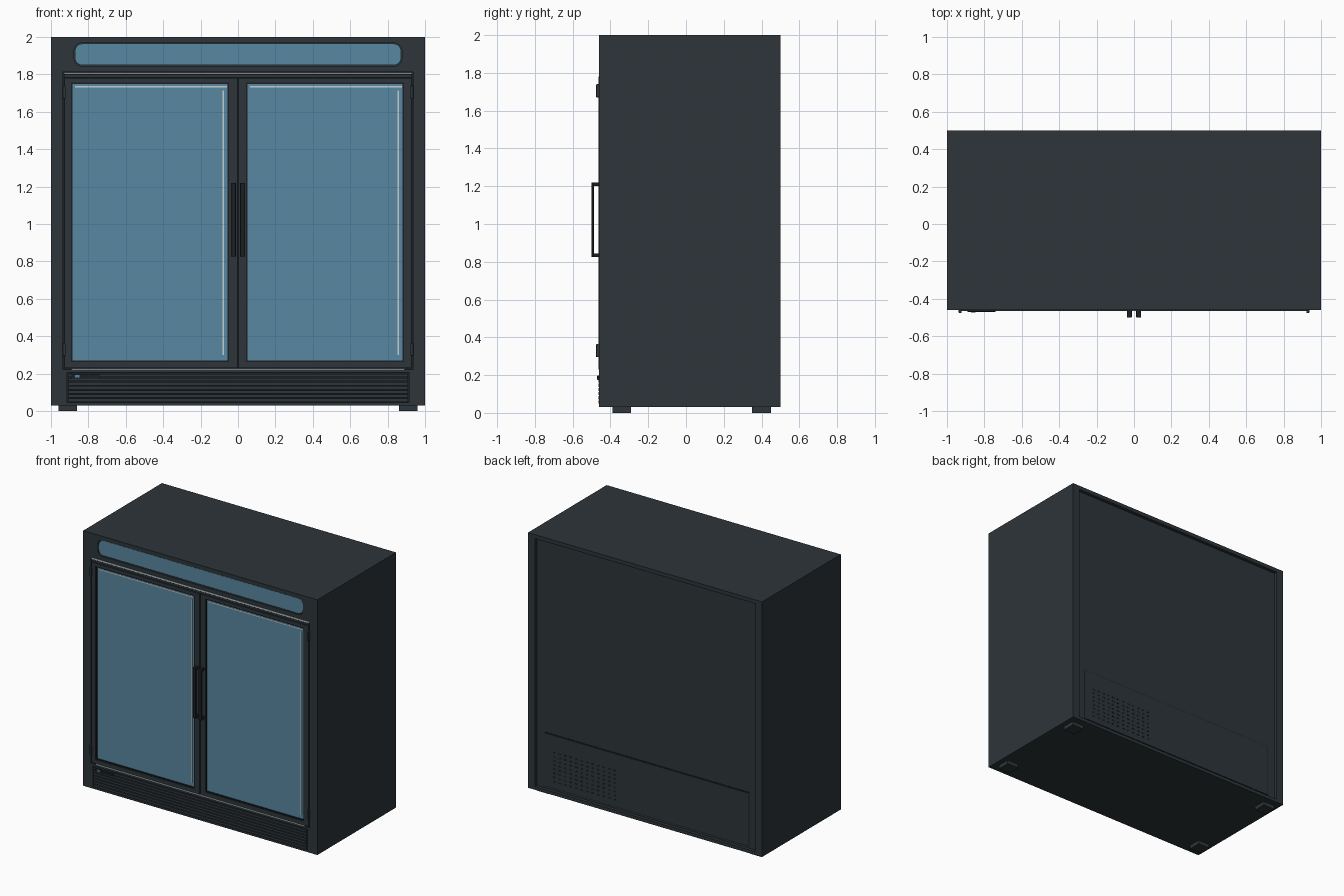
import bpy, bmesh, math
from mathutils import Matrix, Vector

if "Cube" in bpy.data.objects:
    bpy.data.objects.remove(bpy.data.objects["Cube"])


def material(name, rgb):
    m = bpy.data.materials.new(name)
    m.diffuse_color = (*rgb, 1)
    m.use_nodes = True
    m.node_tree.nodes["Principled BSDF"].inputs["Base Color"].default_value = m.diffuse_color
    return m


CHARCOAL = material("charcoal", (0.026, 0.035, 0.041))
BLACK = material("black trim", (0.011, 0.014, 0.017))
GLASS = material("blue glass", (0.096, 0.245, 0.355))
SILVER = material("pale silver", (0.55, 0.63, 0.67))


def finish(name, bm, mat, bevel=0.0):
    bmesh.ops.recalc_face_normals(bm, faces=bm.faces[:])
    me = bpy.data.meshes.new(name)
    bm.to_mesh(me)
    bm.free()
    me.materials.append(mat)
    ob = bpy.data.objects.new(name, me)
    bpy.context.collection.objects.link(ob)
    if bevel:
        mod = ob.modifiers.new("bevel", 'BEVEL')
        mod.width, mod.segments = bevel, 2
    return ob


def boxes(name, mat, items, bevel=0.0):
    """One object from boxes given as (x0, x1, y0, y1, z0, z1)."""
    bm = bmesh.new()
    for x0, x1, y0, y1, z0, z1 in items:
        centre = Vector((x0 + x1, y0 + y1, z0 + z1)) / 2
        size = Matrix.Diagonal((x1 - x0, y1 - y0, z1 - z0, 1))
        bmesh.ops.create_cube(bm, size=1, matrix=Matrix.Translation(centre) @ size)
    return finish(name, bm, mat, bevel)


def ring(x0, x1, z0, z1, w, y0, y1):
    """Four bars of width w just inside a rectangle."""
    return [(x0, x0 + w, y0, y1, z0, z1), (x1 - w, x1, y0, y1, z0, z1),
            (x0 + w, x1 - w, y0, y1, z0, z0 + w), (x0 + w, x1 - w, y0, y1, z1 - w, z1)]


def rounded_slab(name, mat, x0, x1, y0, y1, z0, z1, r):
    bm = bmesh.new()
    pts = []
    for i, (cx, cz) in enumerate([(x1 - r, z1 - r), (x0 + r, z1 - r), (x0 + r, z0 + r), (x1 - r, z0 + r)]):
        for k in range(7):
            a = math.pi / 2 * (i + k / 6)
            pts.append(bm.verts.new((cx + r * math.cos(a), y0, cz + r * math.sin(a))))
    face = bm.faces.new(pts)
    out = bmesh.ops.extrude_face_region(bm, geom=[face])
    moved = [g for g in out["geom"] if isinstance(g, bmesh.types.BMVert)]
    bmesh.ops.translate(bm, verts=moved, vec=(0, y1 - y0, 0))
    return finish(name, bm, mat)


def cut(target, cutter):
    mod = target.modifiers.new("cut", 'BOOLEAN')
    mod.operation, mod.object, mod.solver = 'DIFFERENCE', cutter, 'EXACT'
    bpy.context.view_layer.objects.active = target
    bpy.ops.object.modifier_apply(modifier=mod.name)
    bpy.data.objects.remove(cutter)


# Cabinet with recesses for the doors, header, grille and back panel
F = -0.46
cabinet = boxes("cabinet", CHARCOAL, [(-1, 1, F, 0.5, 0.03, 2)])
cut(cabinet, boxes("door_cutter", BLACK, [(-0.935, 0.935, -0.6, F + 0.035, 0.222, 1.812)]))
cut(cabinet, rounded_slab("header_cutter", BLACK, -0.876, 0.876, -0.6, F + 0.02, 1.844, 1.968, 0.042))
cut(cabinet, boxes("grille_cutter", BLACK, [(-0.915, 0.915, -0.6, F + 0.02, 0.045, 0.205)]))
cut(cabinet, boxes("back_cutter", BLACK, [(-0.94, 0.94, 0.475, 0.6, 0.055, 1.97)]))

# Lit header panel
rounded_slab("header_panel", GLASS, -0.872, 0.872, F + 0.006, F + 0.021, 1.849, 1.964, 0.04)

# Dark backing behind the doors and grille
boxes("door_backing", BLACK, [(-0.935, 0.935, F + 0.03, F + 0.036, 0.222, 1.812)])
boxes("grille_backing", BLACK, [(-0.915, 0.915, F + 0.014, F + 0.021, 0.045, 0.205)])

# Pale trim strips above and below the doors
boxes("upper_trim", SILVER, [(-0.93, 0.93, F - 0.001, F + 0.03, 1.801, 1.811)])
boxes("lower_trim", SILVER, [(-0.89, 0.89, F - 0.001, F + 0.03, 0.222, 0.227)])
boxes("upper_door_rail", CHARCOAL, [(-0.93, 0.93, F, F + 0.03, 1.784, 1.8)])

# Doors with gasket, glass and pale edge lines
for side, x0, x1, edge in (("left", -0.928, -0.003, -0.078), ("right", 0.003, 0.928, 0.858)):
    g0, g1 = (-0.893, -0.047) if side == "left" else (0.042, 0.888)
    z0, z1, a, b = 0.23, 1.78, 0.262, 1.757
    boxes(side + "_door_frame", CHARCOAL, [
        (x0, g0, F - 0.004, F + 0.03, z0, z1), (g1, x1, F - 0.004, F + 0.03, z0, z1),
        (g0, g1, F - 0.004, F + 0.03, z0, a), (g0, g1, F - 0.004, F + 0.03, b, z1)])
    boxes(side + "_door_gasket", BLACK, ring(g0, g1, a, b, 0.008, F, F + 0.03))
    boxes(side + "_door_glass", GLASS, [(g0 + 0.008, g1 - 0.008, F + 0.008, F + 0.018, a + 0.008, b - 0.008)])
    boxes(side + "_glass_lines", SILVER, [
        (g0 + 0.022, g1 - 0.012, F + 0.004, F + 0.009, 1.731, 1.739),
        (edge - 0.004, edge + 0.004, F + 0.004, F + 0.009, 0.3, 1.715)])

# Handles and hinges, mirrored left and right
for side, s in (("left", -1), ("right", 1)):
    x0, x1 = sorted((s * 0.011, s * 0.038))
    boxes(side + "_handle", BLACK, [(x0, x1, -0.5, -0.488, 0.825, 1.22),
                                    (x0, x1, -0.492, F, 0.825, 0.845),
                                    (x0, x1, -0.492, F, 1.2, 1.22)], 0.004)
    x0, x1 = sorted((s * 0.922, s * 0.938))
    boxes(side + "_hinges", CHARCOAL, [(x0, x1, -0.476, F + 0.01, 0.295, 0.365),
                                       (x0, x1, -0.476, F + 0.01, 1.67, 1.74)], 0.004)

# Lower ventilation grille
slats = [(-0.91, 0.91, F - 0.002, F + 0.015, z, z + 0.017) for z in (0.049 + 0.0222 * i for i in range(7))]
boxes("grille_slats", CHARCOAL, slats)

# Temperature display
boxes("control_panel", BLACK, [(-0.89, -0.74, -0.47, F + 0.01, 0.174, 0.198)], 0.003)
boxes("control_screen", GLASS, [(-0.872, -0.848, -0.472, -0.468, 0.179, 0.193)])

# Service panel and its vent holes on the back
boxes("service_panel", CHARCOAL, [(-0.87, 0.87, 0.47, 0.481, 0.075, 0.48)])
boxes("service_panel_seam", BLACK, ring(-0.876, 0.876, 0.069, 0.486, 0.006, 0.47, 0.478))
boxes("back_vents", BLACK, [(x, x + 0.022, 0.48, 0.4825, z, z + 0.01)
                            for x in (0.26 + 0.047 * i for i in range(12))
                            for z in (0.12 + 0.032 * j for j in range(8))])

# Feet
boxes("feet", CHARCOAL, [(x - 0.05, x + 0.05, y - 0.05, y + 0.05, 0, 0.035)
                         for x in (-0.91, 0.91) for y in (-0.34, 0.4)])
